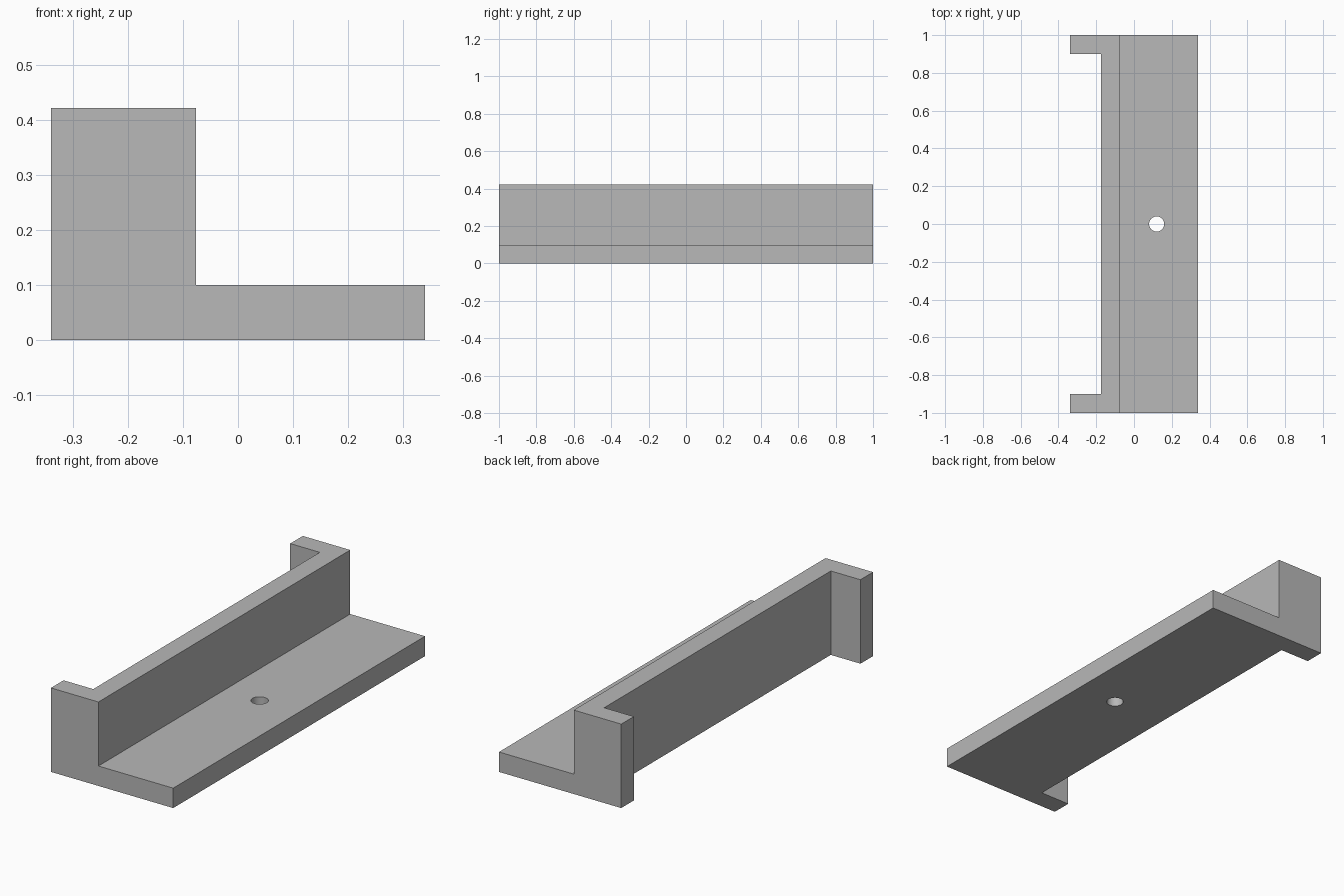
import bpy
import bmesh
from math import radians

cube = bpy.data.objects.get("Cube")
if cube:
    bpy.data.objects.remove(cube, do_unlink=True)

LENGTH = 2.0
LEFT, RIGHT = -0.34, 0.34
WALL_FRONT, WALL_BACK = -0.076, -0.175
HEIGHT, PLATE = 0.422, 0.1
TAB = 0.1

# Single plain grey finish
grey = bpy.data.materials.new("plain_grey")
grey.use_nodes = True
colour = (0.48, 0.48, 0.48, 1)
grey.diffuse_color = colour
grey.node_tree.nodes["Principled BSDF"].inputs["Base Color"].default_value = colour


def extrude_profile(name, points, length):
    """Extrude an x-z profile along y, centred on y = 0."""
    bm = bmesh.new()
    face = bm.faces.new([bm.verts.new((x, -length / 2, z)) for x, z in points])
    result = bmesh.ops.extrude_face_region(bm, geom=[face])
    moved = [v for v in result["geom"] if isinstance(v, bmesh.types.BMVert)]
    bmesh.ops.translate(bm, verts=moved, vec=(0, length, 0))
    bmesh.ops.recalc_face_normals(bm, faces=bm.faces)
    mesh = bpy.data.meshes.new(name)
    bm.to_mesh(mesh)
    bm.free()
    obj = bpy.data.objects.new(name, mesh)
    bpy.context.collection.objects.link(obj)
    mesh.materials.append(grey)
    return obj


def cut(target, cutter):
    """Subtract the cutter from the target, then discard the cutter."""
    cutter.hide_render = True
    mod = target.modifiers.new(cutter.name, "BOOLEAN")
    mod.operation = "DIFFERENCE"
    mod.solver = "EXACT"
    mod.object = cutter
    bpy.context.view_layer.objects.active = target
    bpy.ops.object.modifier_apply(modifier=mod.name)
    bpy.data.objects.remove(cutter, do_unlink=True)


# L-shaped bracket: thick upright and base plate
bracket = extrude_profile("bracket", [
    (LEFT, 0), (RIGHT, 0), (RIGHT, PLATE),
    (WALL_FRONT, PLATE), (WALL_FRONT, HEIGHT), (LEFT, HEIGHT)], LENGTH)

# Recess behind the upright, leaving a thin wall with a tab at each end
recess = extrude_profile("recess_cutter", [
    (LEFT - 0.1, -0.1), (WALL_BACK, -0.1),
    (WALL_BACK, HEIGHT + 0.1), (LEFT - 0.1, HEIGHT + 0.1)], LENGTH - 2 * TAB)
cut(bracket, recess)

# Screw hole through the base plate
bpy.ops.mesh.primitive_cylinder_add(
    vertices=48, radius=0.04, depth=0.4, location=(0.12, 0, PLATE / 2))
hole = bpy.context.object
hole.name = "hole_cutter"
hole.data.materials.append(grey)
cut(bracket, hole)

# Smooth hole wall, sharp edges elsewhere
bpy.ops.object.select_all(action="DESELECT")
bracket.select_set(True)
bpy.context.view_layer.objects.active = bracket
bpy.ops.object.shade_smooth_by_angle(angle=radians(30))
